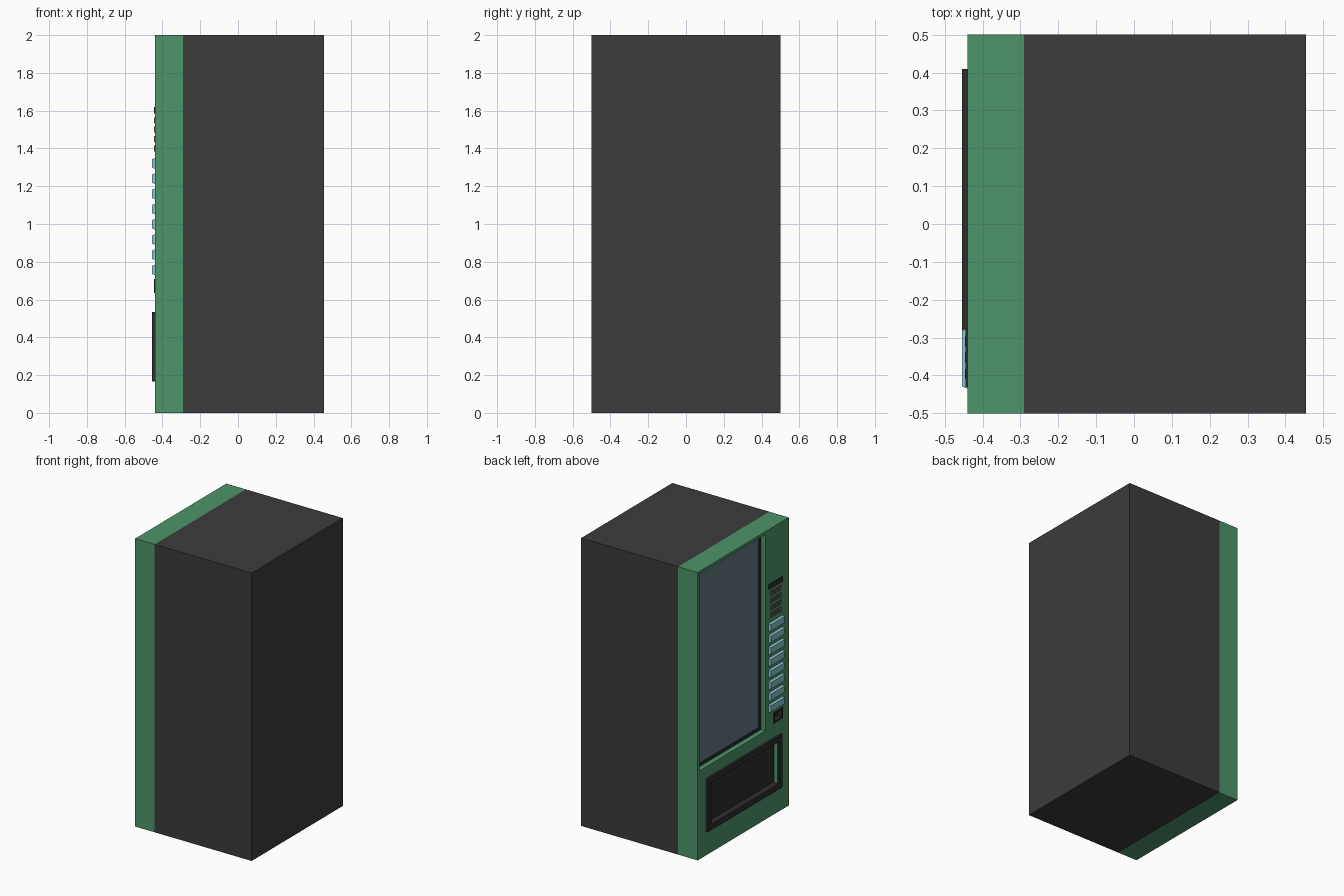
import bpy, bmesh

if "Cube" in bpy.data.objects:
    bpy.data.objects.remove(bpy.data.objects["Cube"])

def mat(name, r, g, b):
    m = bpy.data.materials.new(name)
    m.diffuse_color = (r, g, b, 1)
    m.use_nodes = True
    m.node_tree.nodes["Principled BSDF"].inputs["Base Color"].default_value = m.diffuse_color
    return m

GREEN = mat("green", 0.075, 0.30, 0.145)
DARK = mat("dark", 0.045, 0.045, 0.045)
BLACK = mat("black", 0.028, 0.026, 0.028)
GLASS = mat("glass", 0.13, 0.19, 0.22)
BLUE = mat("blue", 0.25, 0.56, 0.62)
KEY = mat("key", 0.17, 0.12, 0.12)

FRONT = -0.44   # outer plane of the door, which faces -x

def add(name, bm, m):
    bmesh.ops.recalc_face_normals(bm, faces=bm.faces)
    me = bpy.data.meshes.new(name)
    bm.to_mesh(me)
    bm.free()
    ob = bpy.data.objects.new(name, me)
    bpy.context.collection.objects.link(ob)
    me.materials.append(m)
    return ob

def box(name, x, y, z, m, taper=0.0):
    """Box from (min, max) ranges; taper shrinks its -x face."""
    bm = bmesh.new()
    bmesh.ops.create_cube(bm, size=1)
    cy, cz = sum(y) / 2, sum(z) / 2
    for v in bm.verts:
        t = taper if v.co.x < 0 else 0
        v.co = (sum(x) / 2 + v.co.x * (x[1] - x[0]),
                cy + v.co.y * (y[1] - y[0] - 2 * t),
                cz + v.co.z * (z[1] - z[0] - 2 * t))
    return add(name, bm, m)

def frame(name, x, y, z, w, m):
    """Rectangular ring of border width w, open along x."""
    bm = bmesh.new()
    loops = []
    for px, i in ((x[0], 0), (x[0], w), (x[1], w), (x[1], 0)):
        loops.append([bm.verts.new((px, a, b)) for a, b in (
            (y[0] + i, z[0] + i), (y[1] - i, z[0] + i),
            (y[1] - i, z[1] - i), (y[0] + i, z[1] - i))])
    for k in range(4):
        a, b = loops[k], loops[(k + 1) % 4]
        for j in range(4):
            n = (j + 1) % 4
            bm.faces.new((a[j], a[n], b[n], b[j]))
    return add(name, bm, m)

def cut(target, name, x, y, z):
    c = box(name, x, y, z, target.data.materials[0])
    c.hide_render = True
    c.hide_viewport = True
    mod = target.modifiers.new(name, 'BOOLEAN')
    mod.operation = 'DIFFERENCE'
    mod.solver = 'EXACT'
    mod.object = c

# cabinet and door
box("cabinet", (-0.29, 0.455), (-0.5, 0.5), (0, 2), DARK)
door = box("door", (FRONT, -0.29), (-0.5, 0.5), (0, 2), GREEN)
WY, WZ = (-0.245, 0.48), (0.615, 1.98)
cut(door, "window_cutter", (-0.5, -0.385), WY, WZ)
cut(door, "hatch_cutter", (-0.5, -0.41), (-0.37, 0.37), (0.20, 0.50))
cut(door, "coin_cutter", (-0.5, -0.40), (-0.42, -0.34), (0.645, 0.70))

# display window: dark surround with glass set inside
frame("window_frame", (-0.405, -0.385), WY, WZ, 0.02, BLACK)
box("window_glass", (-0.398, -0.385), (WY[0] + 0.02, WY[1] - 0.02),
    (WZ[0] + 0.02, WZ[1] - 0.02), GLASS)

# delivery hatch
frame("hatch_frame", (-0.455, -0.41), (-0.41, 0.41), (0.165, 0.535), 0.04, BLACK)
box("hatch_flap", (-0.425, -0.41), (-0.37, 0.37), (0.205, 0.495), BLACK, 0.012)

# coin return
frame("coin_return_frame", (-0.445, -0.40), (-0.43, -0.33), (0.635, 0.71), 0.012, BLACK)
box("coin_return_back", (-0.41, -0.40), (-0.42, -0.34), (0.645, 0.70), BLACK)

# small display and keypad
box("display", (-0.445, FRONT), (-0.43, -0.275), (1.585, 1.62), BLACK)
for r in range(4):
    for c in range(3):
        y, z = -0.31 - 0.043 * c, 1.40 + 0.05 * r
        box(f"key_{r}_{c}", (-0.446, FRONT), (y - 0.013, y + 0.013),
            (z - 0.015, z + 0.015), KEY)

# column of selection buttons
for i in range(8):
    z = 0.757 + 0.0805 * i
    box(f"selection_button_{i}", (-0.455, FRONT), (-0.435, -0.275),
        (z - 0.028, z + 0.028), BLUE, 0.006)
